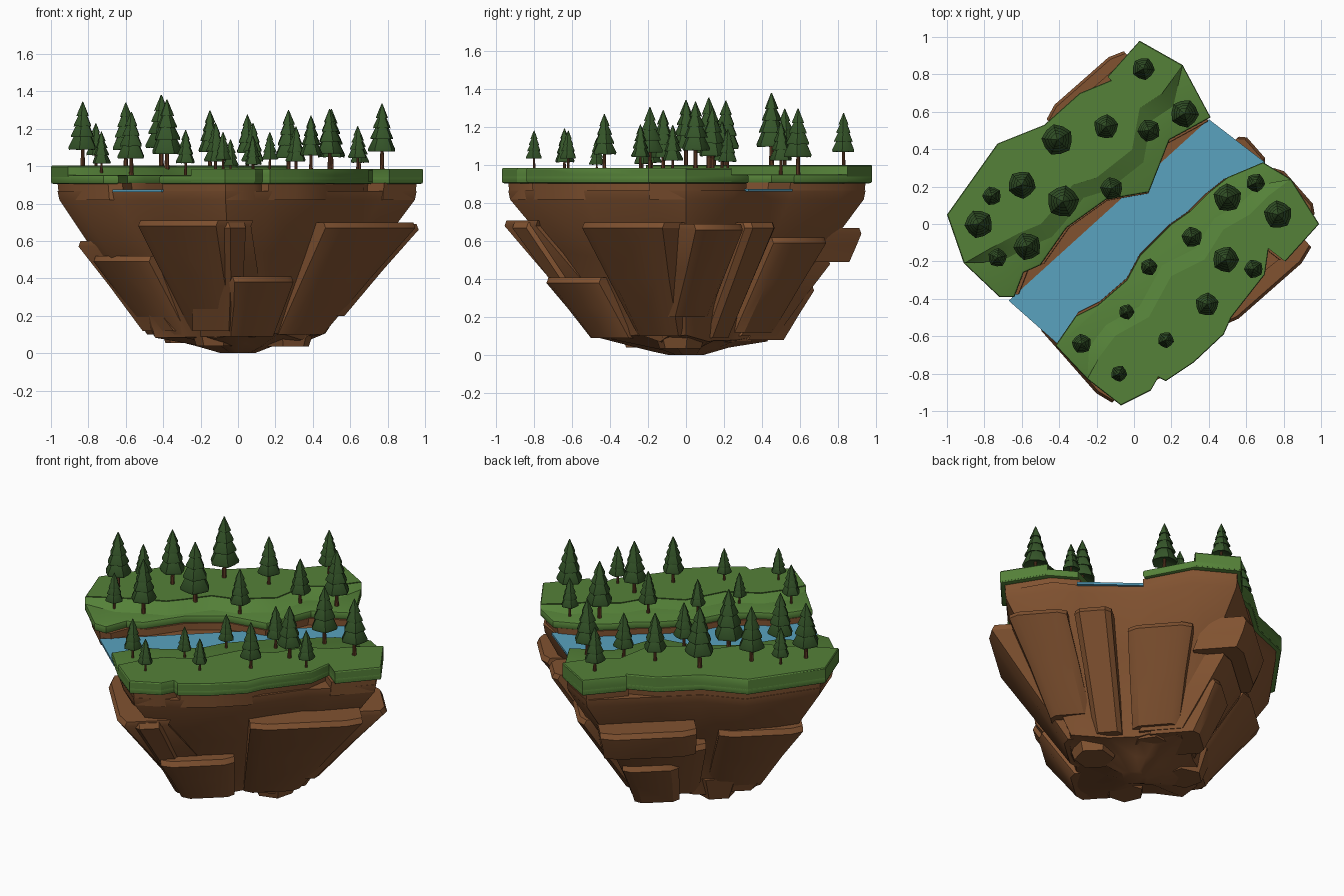
import bpy, bmesh, math, random
from mathutils import Vector

if "Cube" in bpy.data.objects:
    bpy.data.objects.remove(bpy.data.objects["Cube"])

random.seed(4)


def material(name, rgb):
    m = bpy.data.materials.new(name)
    m.diffuse_color = (*rgb, 1)
    m.use_nodes = True
    m.node_tree.nodes["Principled BSDF"].inputs["Base Color"].default_value = m.diffuse_color
    return m


GRASS = material("grass", (0.09, 0.22, 0.04))
DIRT = material("dirt", (0.22, 0.085, 0.03))
WATER = material("water", (0.10, 0.36, 0.52))
LEAF = material("needles", (0.035, 0.09, 0.022))
BARK = material("bark", (0.16, 0.06, 0.025))


def loft(name, rings, mat, angle=35, bevel=0.0):
    """Skin a stack of equal-length point rings, cap both ends."""
    bm = bmesh.new()
    vs = [[bm.verts.new(p) for p in r] for r in rings]
    n = len(rings[0])
    for a, b in zip(vs, vs[1:]):
        for i in range(n):
            bm.faces.new((a[i], a[(i + 1) % n], b[(i + 1) % n], b[i]))
    caps = [bm.faces.new(vs[0]), bm.faces.new(vs[-1])]
    bmesh.ops.recalc_face_normals(bm, faces=bm.faces)
    if bevel:
        edges = list({e for f in caps for e in f.edges})
        bmesh.ops.bevel(bm, geom=edges, offset=bevel, segments=2, profile=0.5,
                        affect='EDGES', clamp_overlap=True)
    me = bpy.data.meshes.new(name)
    bm.to_mesh(me)
    bm.free()
    me.materials.append(mat)
    me.shade_smooth()
    me.set_sharp_from_angle(angle=math.radians(angle))
    ob = bpy.data.objects.new(name, me)
    bpy.context.collection.objects.link(ob)
    return ob


def flat(pts, z, s=1.0):
    return [(x * s, y * s, z) for x, y in pts]


# outlines: outer edge, river shore and terrace crease of each bank
back_outer = [(-.91, -.21), (-1, .05), (-.73, .43), (-.48, .53), (-.29, .70), (-.12, .77),
              (-.11, .74), (-.14, .79), (.03, .98), (.26, .85)]
back_outer = [p for p in back_outer if p != (-.11, .74)]
back_shore = [(.41, .57), (.19, .45), (.08, .17), (-.15, .13), (-.36, -.02), (-.50, -.22),
              (-.59, -.26), (-.64, -.39), (-.72, -.39)]
back_crease = [(.15, .70), (.03, .62), (-.01, .40), (-.20, .25), (-.33, .21), (-.43, .08),
               (-.50, .0), (-.62, -.05), (-.77, -.13)]
front_outer = [(.84, .24), (.99, 0), (.81, -.2), (.72, -.13), (.70, -.27), (.52, -.50),
               (.48, -.59), (.32, -.74), (.17, -.84), (.13, -.82), (.09, -.89),
               (-.07, -.97), (-.25, -.83)]
front_shore = [(-.42, -.65), (-.31, -.49), (-.19, -.43), (-.04, -.30), (.03, -.17),
               (.20, 0), (.30, .07), (.40, .17), (.50, .25), (.69, .33)]
front_crease = [(-.19, -.72), (-.10, -.60), (.08, -.50), (.20, -.28), (.38, -.19),
                (.48, -.03), (.62, .05), (.72, .15)]


def shift(pts, dx, dy):
    return [(x + dx, y + dy) for x, y in pts]


# grass terraces on dirt banks
for side, outer, shore, crease, d, low, top in (
        ("back", back_outer, back_shore, back_crease, (.06, -.07), .953, 1.003),
        ("front", front_outer, front_shore, front_crease, (-.05, .06), .952, .985)):
    whole = outer + shore
    loft(side + "_lower_grass", [flat(whole, .905), flat(whole, low)], GRASS, 30, .012)
    upper = outer + crease
    foot = outer + shift(crease, *d)
    loft(side + "_upper_grass", [flat(upper, .915), flat(foot, low - .012), flat(foot, low),
                                 flat(upper, top - .006), flat(upper, top, .995)], GRASS, 30)
    loft(side + "_bank", [flat(whole, .82, .955), flat(whole, .91, .965)], DIRT)

# river
loft("river", [flat([(-.67, -.41), (-.41, -.64), (.70, .33), (.40, .56)], z) for z in (.862, .876)], WATER)

# main rock mass, narrowing downward
rim = [(-1, .05), (-.73, .43), (-.48, .53), (-.29, .70), (.03, .98), (.26, .85), (.41, .57),
       (.70, .33), (.84, .26), (.99, 0), (.8, -.2), (.7, -.28), (.5, -.55), (.17, -.84),
       (-.07, -.97), (-.25, -.83), (-.42, -.65), (-.67, -.41), (-.91, -.21)]
rings = []
for z, s, j in ((0, .09, 0), (.04, .22, .03), (.09, .46, .03), (.27, .55, .02),
                (.52, .73, .02), (.82, .955, 0), (.868, .965, 0)):
    rings.append([(x * k, y * k, z + (random.uniform(-.02, .02) if j else 0))
                  for x, y in rim for k in [s + random.uniform(-j, j)]])
loft("rock_body", rings, DIRT, 40)

# rock slabs leaning on the four faces
U, V = Vector((.75, .66, 0)), Vector((-.66, .75, 0))
FACES = {"right": (U, V), "back": (V, U), "left": (-U, V), "front": (-V, U)}


def slab(face, a0, a1, ztop, zbot, dtop, dbot, taper=.72):
    out, along = FACES[face]
    rings = []
    for z, d, t in ((zbot, dbot, taper), ((zbot + ztop) / 2, (dtop + dbot) / 2 + .01, (1 + taper) / 2),
                    (ztop - .03, dtop, 1), (ztop, dtop - .015, 1)):
        inner = d - .28
        rings.append([out * r + along * (a * t) + Vector((0, 0, z))
                      for r, a in ((inner, a0), (d - .03, a0), (d, a0 * .85 + a1 * .15),
                                   (d, a1 * .85 + a0 * .15), (d - .03, a1), (inner, a1))])
    loft(face + "_rock_slab", rings, DIRT, 30)


for args in (
        ("front", -.01, .63, .70, .10, .75, .36, .5),
        ("front", -.50, -.08, .41, .09, .57, .38),
        ("front", -.66, -.50, .70, .12, .66, .36, .6),
        ("left", -.64, -.01, .71, .12, .75, .37, .55),
        ("left", .05, .50, .52, .10, .62, .36),
        ("right", -.23, -.02, .70, .09, .76, .38, .75),
        ("right", -.60, -.27, .69, .20, .79, .42, .7),
        ("right", .06, .43, .62, .12, .66, .37),
        ("back", .02, .57, .67, .49, .76, .70, .95),
        ("back", -.05, .48, .51, .10, .62, .36),
        ("back", -.60, -.12, .60, .12, .64, .36, .65),
        ("back", .10, .42, .37, .08, .56, .42, .8)):
    slab(*args)

# stubs hanging under the rock
for x, y, r, z in ((-.28, .1, .14, .055), (.27, -.03, .14, .035), (.08, .25, .13, .07), (-.12, -.22, .13, .04)):
    pts = [(math.cos(i * math.tau / 6 + x), math.sin(i * math.tau / 6 + x)) for i in range(6)]
    loft("rock_stub", [[(x + a * r * k, y + b * r * k, h) for a, b in pts]
                       for k, h in ((.8, z), (1.2, .2))], DIRT)

# one unit pine: tiered crown and trunk, instanced for every tree
N = 10


def ring(r, z, wave=0.0):
    return [(r * (1 + wave * (-1) ** i) * math.cos(i * math.tau / N),
             r * (1 + wave * (-1) ** i) * math.sin(i * math.tau / N), z - wave * .3 * (-1) ** i)
            for i in range(N)]


crown = loft("pine_crown", [ring(r, z, w) for r, z, w in (
    (.15, 1.5, 0), (.94, 1.18, .05), (.98, 1.36, .05), (.62, 2.15, 0), (.80, 2.08, .05), (.80, 2.2, .05),
    (.48, 2.9, 0), (.62, 2.85, .05), (.60, 2.98, .05), (.32, 3.6, 0), (.44, 3.58, .05),
    (.40, 3.7, .04), (.03, 4.6, 0))], LEAF, 40)
trunk = loft("pine_trunk", [ring(.17, -.2), ring(.11, 1.6)], BARK)

TREES = [(.05, .83, .06, 1.0), (.27, .59, .075, .955), (.08, .50, .06, .955), (-.15, .52, .065, 1.0),
         (-.41, .45, .083, 1.0), (-.60, .21, .074, 1.0), (-.76, .15, .05, 1.0), (-.83, 0, .075, 1.0),
         (-.38, .12, .085, .965), (-.12, .19, .06, .955), (-.57, -.12, .073, .955),
         (-.73, -.18, .05, .955), (.50, .14, .075, .96), (.65, .22, .05, .96), (.77, .05, .075, .99),
         (.31, -.07, .055, .96), (.49, -.19, .07, .985), (.64, -.24, .05, .985), (.39, -.43, .062, .985),
         (.08, -.23, .045, .955), (-.04, -.47, .041, .955), (.17, -.62, .043, .985),
         (-.28, -.64, .052, .955), (-.08, -.80, .043, .985)]
for i, (x, y, r, z) in enumerate(TREES):
    turn = random.uniform(0, math.tau)
    for part in (crown, trunk):
        ob = part
        if i:
            ob = part.copy()
            bpy.context.collection.objects.link(ob)
        ob.location, ob.scale, ob.rotation_euler = (x, y, z), (r, r, r), (0, 0, turn)
